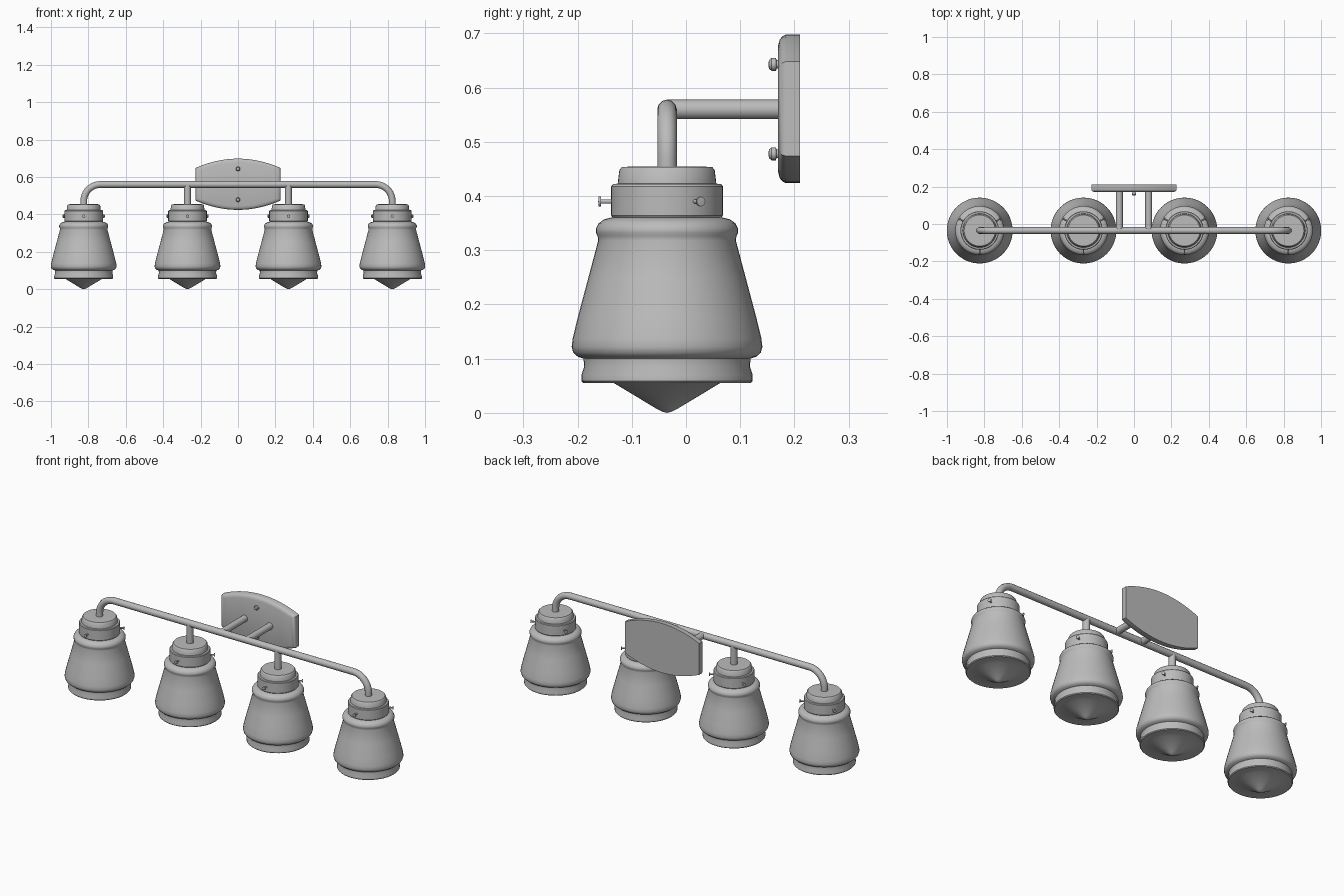
import bpy, bmesh
from math import sin, cos, pi, radians
from mathutils import Matrix, Vector

if "Cube" in bpy.data.objects:
    bpy.data.objects.remove(bpy.data.objects["Cube"])

metal = bpy.data.materials.new("plain grey")
metal.diffuse_color = (0.5, 0.5, 0.5, 1)
metal.use_nodes = True
metal.node_tree.nodes["Principled BSDF"].inputs["Base Color"].default_value = metal.diffuse_color

AXIS_Y = -0.035          # line of the bar and the lamps
BAR_Z = 0.56
TUBE_R = 0.018
LAMPS = (-0.825, -0.27, 0.27, 0.825)


def finish(bm, name, angle=35):
    bmesh.ops.recalc_face_normals(bm, faces=bm.faces)
    mesh = bpy.data.meshes.new(name)
    bm.to_mesh(mesh)
    bm.free()
    for p in mesh.polygons:
        p.use_smooth = True
    mesh.set_sharp_from_angle(angle=radians(angle))
    mesh.materials.append(metal)
    ob = bpy.data.objects.new(name, mesh)
    bpy.context.collection.objects.link(ob)
    return ob


def lathe(name, profile, origin, direction=(0, 0, 1), sides=48):
    """Revolve (radius, height) points about a direction through origin."""
    bm = bmesh.new()
    rings = []
    for r, z in profile:
        if r == 0:
            rings.append([bm.verts.new((0, 0, z))] * sides)
        else:
            rings.append([bm.verts.new((r * cos(2 * pi * i / sides), r * sin(2 * pi * i / sides), z))
                          for i in range(sides)])
    for a, b in zip(rings, rings[1:]):
        for i in range(sides):
            j = (i + 1) % sides
            quad = list(dict.fromkeys((a[i], a[j], b[j], b[i])))
            bm.faces.new(quad)
    rot = Vector((0, 0, 1)).rotation_difference(Vector(direction)).to_matrix().to_4x4()
    bm.transform(Matrix.Translation(origin) @ rot)
    return finish(bm, name)


def tube(name, start, end):
    d = Vector(end) - Vector(start)
    return lathe(name, [(0, 0), (TUBE_R, 0), (TUBE_R, d.length), (0, d.length)], start, d, 20)


SHADE = [(0, 0), (0.008, 0.002), (0.02, 0.008), (0.098, 0.055), (0.154, 0.055), (0.158, 0.059),
         (0.158, 0.07), (0.153, 0.085), (0.154, 0.1), (0.165, 0.104), (0.173, 0.111),
         (0.176, 0.122), (0.174, 0.138), (0.165, 0.175), (0.145, 0.25), (0.127, 0.318),
         (0.128, 0.326), (0.131, 0.332), (0.131, 0.34), (0.126, 0.35), (0.116, 0.357),
         (0.1, 0.361), (0, 0.361)]
COLLAR = [(0, 0.355), (0.1, 0.36), (0.103, 0.364), (0.103, 0.418), (0.1, 0.422), (0.091, 0.423),
          (0.088, 0.448), (0.083, 0.454), (0, 0.455)]
SCREW = [(0, 0.095), (0.004, 0.095), (0.004, 0.122), (0.009, 0.122), (0.009, 0.126), (0, 0.127)]

# lamps: glass shade, collar and three thumb screws each
for x in LAMPS:
    lathe("shade", SHADE, (x, AXIS_Y, 0))
    lathe("collar", COLLAR, (x, AXIS_Y, 0))
    for deg in (-90, 30, 150):
        a = radians(deg)
        lathe("thumb_screw", SCREW, (x, AXIS_Y, 0.39), (cos(a), sin(a), 0), 12)

# main bar, bent down into the outer lamps
BEND = 0.09
right = [(0.825 - BEND + BEND * sin(t * pi / 20), BAR_Z - BEND + BEND * cos(t * pi / 20))
         for t in range(11)] + [(0.825, 0.445)]
path = [(-x, z) for x, z in reversed(right)] + right
curve = bpy.data.curves.new("main_bar", 'CURVE')
curve.dimensions = '3D'
curve.bevel_depth = TUBE_R
curve.bevel_resolution = 4
curve.use_fill_caps = True
spline = curve.splines.new('POLY')
spline.points.add(len(path) - 1)
for p, (x, z) in zip(spline.points, path):
    p.co = (x, AXIS_Y, z, 1)
spline.use_smooth = True
curve.materials.append(metal)
bpy.context.collection.objects.link(bpy.data.objects.new("main_bar", curve))

# inner stems and the two arms to the wall plate
for s in (-1, 1):
    tube("inner_stem", (s * 0.27, AXIS_Y, 0.445), (s * 0.27, AXIS_Y, BAR_Z))
    tube("wall_arm", (s * 0.078, AXIS_Y, BAR_Z), (s * 0.078, 0.18, BAR_Z))

# wall plate: straight sides, arched top and bottom, rounded front edge
N = 16
CZ = 0.561
arch = []
for i in range(N + 1):
    u = 1 - 2 * i / N
    arch.append((0.228 * u, 0.087 + 0.05 * (1 - u * u)))
outline = arch + [(-x, -z) for x, z in arch]
LAYERS = [(0, 0.21), (0, 0.184), (0.003, 0.178), (0.009, 0.173), (0.02, 0.17)]
bm = bmesh.new()
rings = [[bm.verts.new((x * (1 - d / 0.228), y, CZ + z * (1 - d / 0.137))) for x, z in outline]
         for d, y in LAYERS]
for a, b in zip(rings, rings[1:]):
    for i in range(len(outline)):
        j = (i + 1) % len(outline)
        bm.faces.new((a[i], a[j], b[j], b[i]))
bm.faces.new(rings[0])
bm.faces.new(rings[-1])
finish(bm, "wall_plate", 40)

# plate screws
for z in (0.478, 0.643):
    lathe("plate_screw", [(0, 0), (0.008, 0), (0.008, 0.012), (0.012, 0.013), (0.012, 0.021),
                          (0.008, 0.026), (0, 0.027)], (0, 0.179, z), (0, -1, 0), 16)
